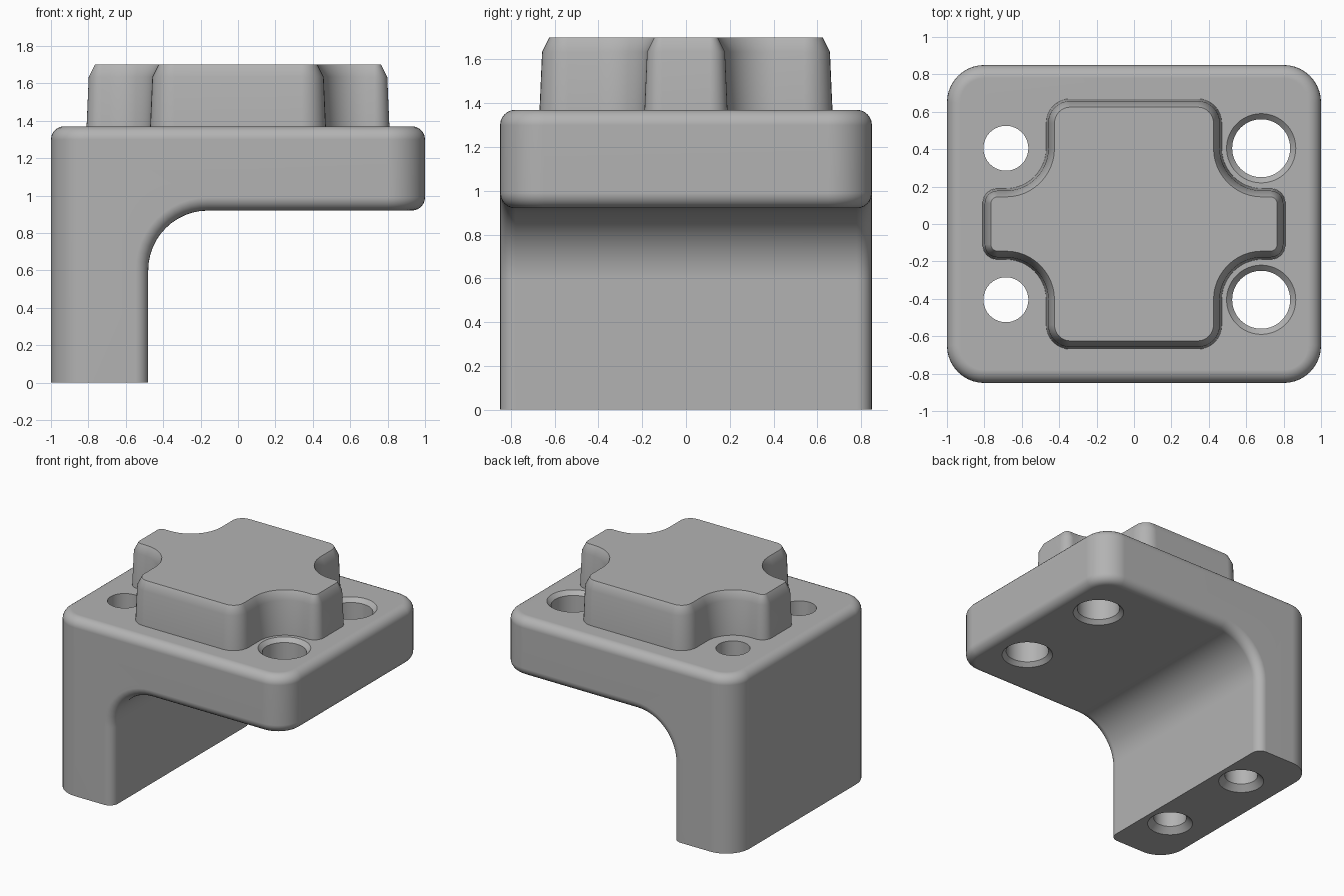
import bpy, bmesh, math

if "Cube" in bpy.data.objects:
    bpy.data.objects.remove(bpy.data.objects["Cube"])

grey = bpy.data.materials.new("grey")
grey.diffuse_color = (0.45, 0.45, 0.45, 1)
grey.use_nodes = True
grey.node_tree.nodes["Principled BSDF"].inputs["Base Color"].default_value = grey.diffuse_color


def arc(cx, cy, r, a0, a1, n):
    """Points on an arc, angles in degrees."""
    return [(cx + r * math.cos(math.radians(a0 + (a1 - a0) * i / n)),
             cy + r * math.sin(math.radians(a0 + (a1 - a0) * i / n))) for i in range(n + 1)]


def finish(bm, name):
    bmesh.ops.recalc_face_normals(bm, faces=bm.faces)
    mesh = bpy.data.meshes.new(name)
    bm.to_mesh(mesh)
    bm.free()
    obj = bpy.data.objects.new(name, mesh)
    bpy.context.collection.objects.link(obj)
    mesh.materials.append(grey)
    return obj


def loft(name, layers):
    """Closed solid through a stack of (outline, z) layers."""
    bm = bmesh.new()
    rings = [[bm.verts.new((x, y, z)) for x, y in pts] for pts, z in layers]
    for low, high in zip(rings, rings[1:]):
        for i in range(len(low)):
            j = (i + 1) % len(low)
            bm.faces.new((low[i], low[j], high[j], high[i]))
    bm.faces.new(rings[0][::-1])
    bm.faces.new(rings[-1])
    return finish(bm, name)


def smooth(obj):
    bpy.ops.object.select_all(action='DESELECT')
    obj.select_set(True)
    bpy.context.view_layer.objects.active = obj
    bpy.ops.object.shade_smooth_by_angle(angle=math.radians(25))
    obj.modifiers.new("normals", 'WEIGHTED_NORMAL').keep_sharp = True


# Bracket: L profile with an inner fillet, extruded along y
W, H, UNDER, LEG, FILLET = 0.85, 1.37, 0.92, -0.48, 0.32
profile = [(-1, 0), (LEG, 0)] + arc(LEG + FILLET, UNDER - FILLET, FILLET, 180, 90, 12) \
    + [(1, UNDER), (1, H), (-1, H)]
bm = bmesh.new()
front = bm.faces.new([bm.verts.new((x, -W, z)) for x, z in profile])
side = bmesh.ops.extrude_face_region(bm, geom=[front])["geom"]
bmesh.ops.translate(bm, vec=(0, 2 * W, 0), verts=[v for v in side if isinstance(v, bmesh.types.BMVert)])
bmesh.ops.recalc_face_normals(bm, faces=bm.faces)

# Large rounding on the four outer upright corners
corners = [e for e in bm.edges if all(abs(abs(v.co.x) - 1) < 1e-4 for v in e.verts)
           and abs(e.verts[0].co.z - e.verts[1].co.z) > 0.1]
bmesh.ops.bevel(bm, geom=corners, offset=0.2, segments=10, profile=0.5, affect='EDGES')

# Small rounding on every other sharp edge except the foot
rims = [e for e in bm.edges if e.calc_face_angle(0) > math.radians(40)
        and not all(v.co.z < 1e-4 for v in e.verts)]
bmesh.ops.bevel(bm, geom=rims, offset=0.07, segments=6, profile=0.5, affect='EDGES', clamp_overlap=False)
bracket = finish(bm, "bracket")


# Bolt holes with chamfered mouths
def hole(x, y, rings):
    cutter = loft("hole_cutter", [(arc(x, y, r, 0, 354.375, 63), z) for r, z in rings])
    cut = bracket.modifiers.new("hole", 'BOOLEAN')
    cut.object, cut.operation, cut.solver = cutter, 'DIFFERENCE', 'EXACT'
    bpy.context.view_layer.objects.active = bracket
    bpy.ops.object.modifier_apply(modifier=cut.name)
    bpy.data.objects.remove(cutter)


for y in (-0.405, 0.405):
    hole(-0.685, y, [(0.215, -0.05), (0.12, 0.045), (0.12, 1.5)])
    hole(0.68, y, [(0.235, UNDER - 0.05), (0.155, UNDER + 0.03), (0.155, H - 0.03), (0.235, H + 0.05)])
smooth(bracket)


# Raised cross-shaped boss, scalloped around the holes, with draft and a chamfered top
def cross(inset):
    quarter = arc(0.73, 0.11, 0.08 - inset, 0, 90, 8) \
        + arc(0.685, 0.405, 0.215 + inset, 270, 180, 12) \
        + arc(0.34, 0.54, 0.13 - inset, 0, 90, 8)
    mirrored = [(-x, y) for x, y in reversed(quarter)]
    half = quarter + mirrored
    return half + [(-x, -y) for x, y in half]


boss = loft("boss", [(cross(0), H - 0.01), (cross(0.012), 1.635), (cross(0.045), 1.70)])
smooth(boss)
